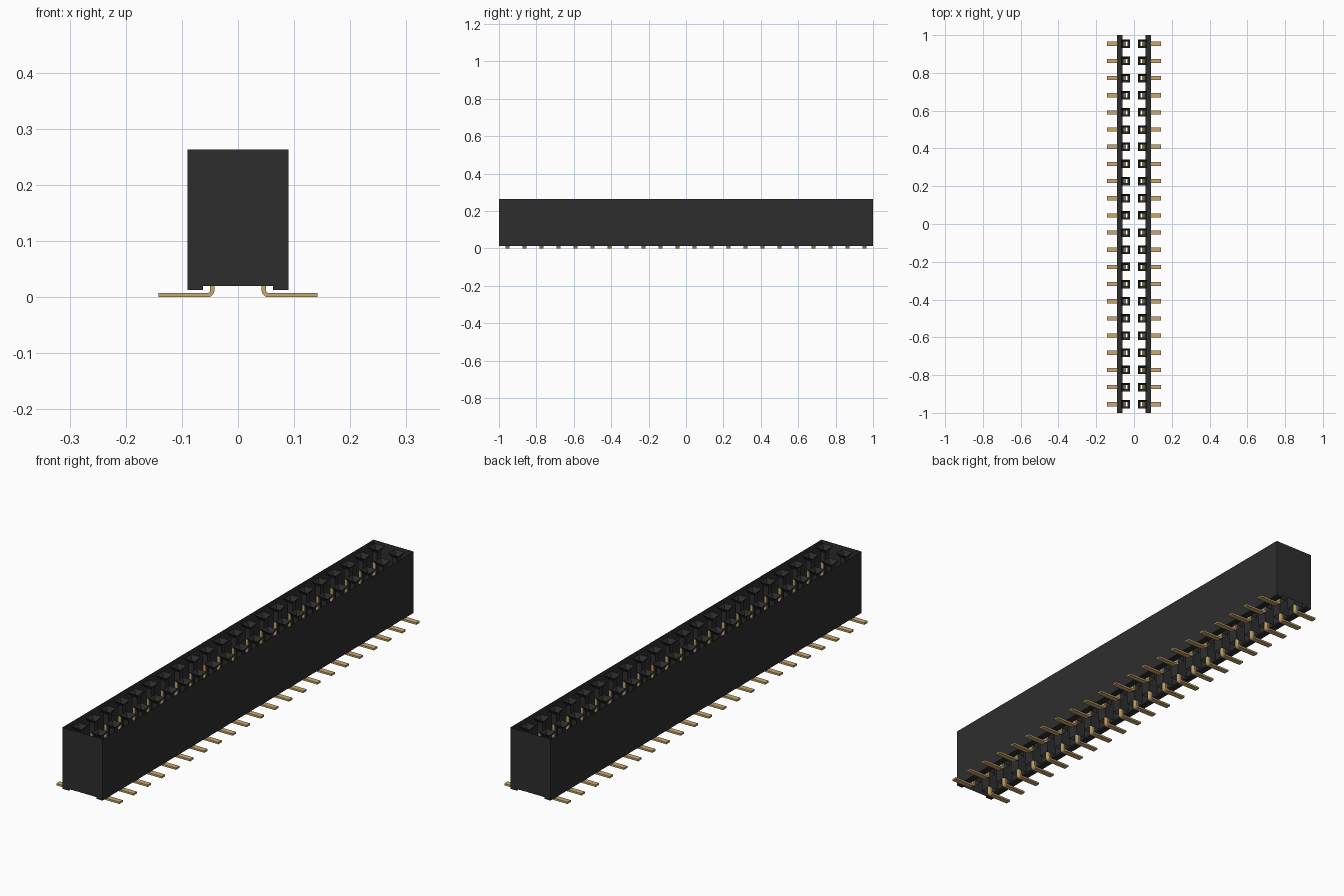
import bpy, bmesh, math

cube = bpy.data.objects.get("Cube")
if cube:
    bpy.data.objects.remove(cube, do_unlink=True)

COUNT, PITCH, ROW_X = 22, 2 / 22, 0.045
TOP, FLOOR = 0.263, 0.02


def material(name, rgb):
    m = bpy.data.materials.new(name)
    m.use_nodes = True
    m.diffuse_color = (*rgb, 1)
    m.node_tree.nodes["Principled BSDF"].inputs["Base Color"].default_value = (*rgb, 1)
    return m


black = material("black plastic", (0.027, 0.027, 0.027))
gold = material("gold contact", (0.58, 0.39, 0.16))


def finish(name, bm, mat):
    bmesh.ops.recalc_face_normals(bm, faces=bm.faces)
    me = bpy.data.meshes.new(name)
    bm.to_mesh(me)
    bm.free()
    me.materials.append(mat)
    ob = bpy.data.objects.new(name, me)
    bpy.context.collection.objects.link(ob)
    return ob


def extrude_profile(bm, pts, y0, y1, closed=True):
    """Sweep an (x, z) outline along y; closed outlines get side faces all round."""
    a = [bm.verts.new((x, y0, z)) for x, z in pts]
    b = [bm.verts.new((x, y1, z)) for x, z in pts]
    n = len(pts)
    for i in range(n if closed else n - 1):
        j = (i + 1) % n
        bm.faces.new((a[i], a[j], b[j], b[i]))
    return a, b


def square_tube(bm, cx, cy, sections):
    """Open square tube through (half width, z) sections."""
    rings = [[bm.verts.new((cx + sx * h, cy + sy * h, z))
              for sx, sy in ((-1, -1), (1, -1), (1, 1), (-1, 1))] for h, z in sections]
    for r, s in zip(rings, rings[1:]):
        for i in range(4):
            j = (i + 1) % 4
            bm.faces.new((r[i], r[j], s[j], s[i]))


# Thin housing shell, open above and below, with a foot rail along each side
bm = bmesh.new()
side = [(0.062, FLOOR), (0.062, 0.013), (0.09, 0.013), (0.09, TOP)]
ends = [[], []]
for s in (1, -1):
    a, b = extrude_profile(bm, [(s * x, z) for x, z in side], -1, 1, closed=False)
    order = 1 if s == 1 else -1
    ends[0] += a[::order]
    ends[1] += b[::order]
for loop in ends:
    bm.faces.new(loop)
finish("housing", bm, black)

# Terminal outline: flat foot, rounded bend, upright stem
T = 0.0075
cx, cz, r_out = 0.0545, 0.0125, 0.0125
bend = [(math.pi * 1.5 - math.pi / 2 * k / 5) for k in range(6)]
outer = [(cx + r_out * math.cos(t), cz + r_out * math.sin(t)) for t in bend]
inner = [(cx + (r_out - T) * math.cos(t), cz + (r_out - T) * math.sin(t)) for t in bend]
pin = [(0.142, 0)] + outer + [(cx - r_out, 0.12), (cx - r_out + T, 0.12)] + inner[::-1] + [(0.142, T)]

for s, label in ((1, "left"), (-1, "right")):
    sockets, pins, prongs = bmesh.new(), bmesh.new(), bmesh.new()
    for i in range(COUNT):
        y = (i - (COUNT - 1) / 2) * PITCH
        # Flared entry, narrow throat, then the wider contact chamber
        square_tube(sockets, s * ROW_X, y,
                    [(0.0225, TOP), (0.011, 0.245), (0.011, 0.14), (0.0225, 0.12), (0.0225, FLOOR)])
        a, b = extrude_profile(pins, [(s * x, z) for x, z in pin], y - 0.011, y + 0.011)
        pins.faces.new(a)
        pins.faces.new(b)
        # Pair of spring prongs beside the throat
        for d in (-1, 1):
            x0 = s * ROW_X
            y0, y1 = y + d * 0.012, y + d * 0.016
            a, b = extrude_profile(prongs, [(x0 - 0.006, 0.125), (x0 + 0.006, 0.125),
                                            (x0 + 0.006, 0.205), (x0 - 0.006, 0.205)], y0, y1)
            prongs.faces.new(a)
            prongs.faces.new(b)
    finish(label + "_sockets", sockets, black)
    finish(label + "_terminals", pins, gold)
    finish(label + "_contact_prongs", prongs, gold)
